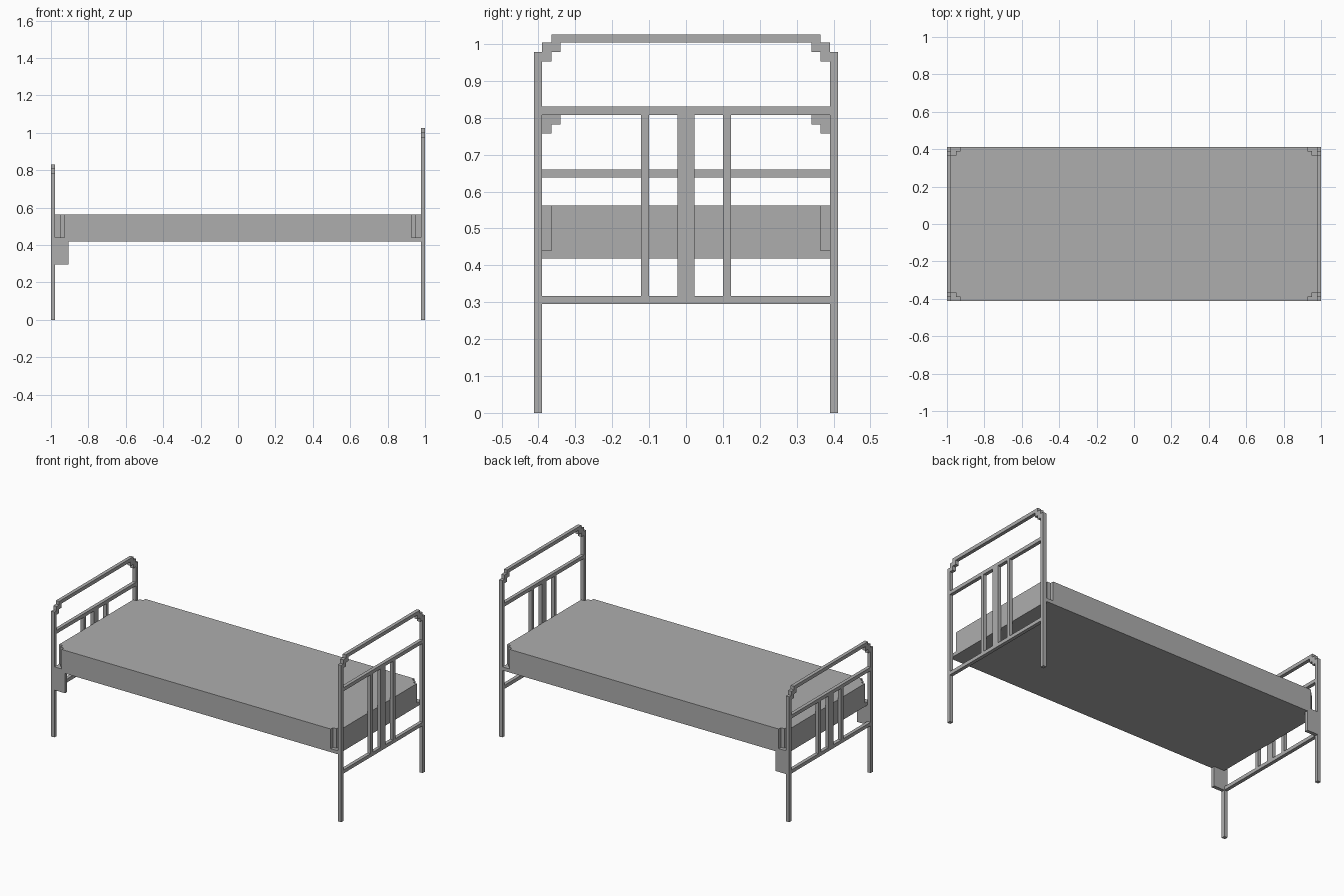
import bpy
import bmesh

if "Cube" in bpy.data.objects:
    bpy.data.objects.remove(bpy.data.objects["Cube"], do_unlink=True)

grey = bpy.data.materials.new("plain grey")
grey.use_nodes = True
color = (0.42, 0.42, 0.42, 1)
grey.diffuse_color = color
grey.node_tree.nodes["Principled BSDF"].inputs["Base Color"].default_value = color

TUBE = 0.022          # thickness of the frame bars
HALF_WIDTH = 0.412    # outer half width of the bed
INNER = HALF_WIDTH - TUBE
STEP = 0.025          # size of one corner step
DECK = 0.978          # half length between the two end frames


def add_object(name, bm):
    bmesh.ops.recalc_face_normals(bm, faces=bm.faces)
    mesh = bpy.data.meshes.new(name)
    bm.to_mesh(mesh)
    bm.free()
    mesh.materials.append(grey)
    obj = bpy.data.objects.new(name, mesh)
    bpy.context.collection.objects.link(obj)
    return obj


def box(name, xs, ys, zs):
    bm = bmesh.new()
    bmesh.ops.create_cube(bm, size=1)
    for v in bm.verts:
        for axis, (low, high) in enumerate((xs, ys, zs)):
            v.co[axis] = high if v.co[axis] > 0 else low
    return add_object(name, bm)


def pair(name, xs, ys, zs):
    """The same box on the left and right of the end frame."""
    box(name + "_back", xs, ys, zs)
    box(name + "_front", xs, (-ys[1], -ys[0]), zs)


def end_frame(name, xs, top, rail_top):
    post_top = top - 0.048
    rail_low = top - TUBE
    s1 = INNER - STEP
    s2 = s1 - STEP
    # Legs and stepped corners
    pair(name + "_post", xs, (INNER, HALF_WIDTH), (0, post_top))
    pair(name + "_outer_step", xs, (s1, INNER), (post_top - STEP, rail_low))
    pair(name + "_inner_step", xs, (s2, s1), (post_top, rail_low))
    # Cross rails
    box(name + "_top_rail", xs, (-s1, s1), (rail_low, top))
    box(name + "_middle_rail", xs, (-INNER, INNER), (rail_top - TUBE, rail_top))
    box(name + "_lower_rail", xs, (-INNER, INNER), (0.295, 0.317))
    # Upright slats
    slat_z = (0.317, rail_top - TUBE)
    pair(name + "_side_slat", xs, (0.1, 0.122), slat_z)
    box(name + "_centre_slat", xs, (-0.023, 0.023), slat_z)


end_frame("headboard", (DECK, 1), 1.026, 0.83)
end_frame("footboard", (-1, -DECK), 0.83, 0.66)

# Support brackets at the foot end
pair("foot_bracket", (-DECK, -0.905), (INNER, HALF_WIDTH), (0.295, 0.418))

# Bed base
box("bed_base", (-DECK, DECK), (-HALF_WIDTH, HALF_WIDTH), (0.418, 0.44))

# Mattress with stepped corners, outlined from one quarter
quarter = [(DECK, INNER - STEP), (DECK - STEP, INNER - STEP),
           (DECK - STEP, INNER), (DECK - 2 * STEP, INNER),
           (DECK - 2 * STEP, HALF_WIDTH)]
outline = []
for sx, sy in ((1, 1), (-1, 1), (-1, -1), (1, -1)):
    corner = [(sx * x, sy * y) for x, y in quarter]
    outline += corner if sx == sy else corner[::-1]
bm = bmesh.new()
face = bm.faces.new([bm.verts.new((x, y, 0.44)) for x, y in outline])
lifted = bmesh.ops.extrude_face_region(bm, geom=[face], use_keep_orig=True)
for item in lifted["geom"]:
    if isinstance(item, bmesh.types.BMVert):
        item.co.z = 0.562
add_object("mattress", bm)
